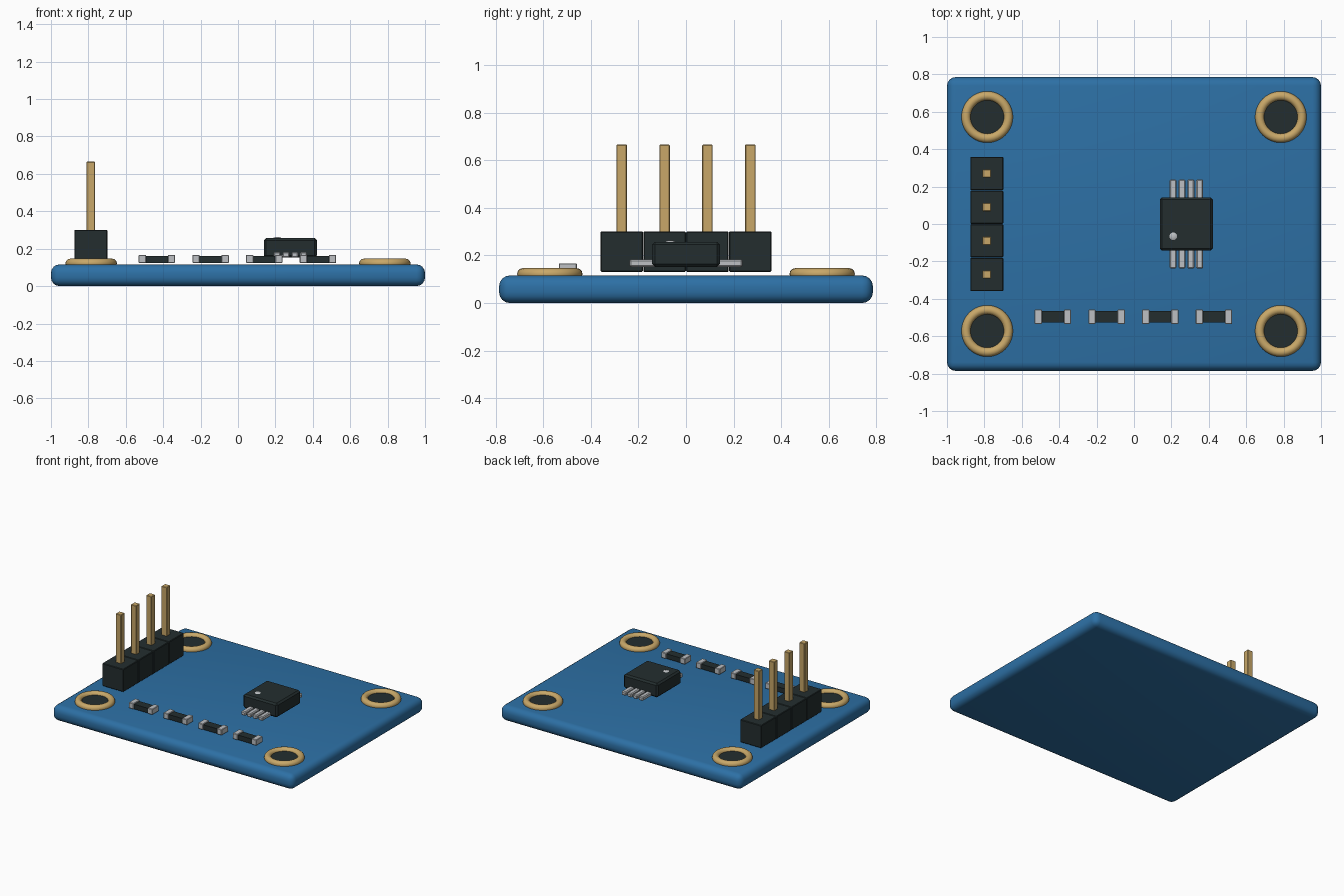
import bpy, math

if "Cube" in bpy.data.objects:
    bpy.data.objects.remove(bpy.data.objects["Cube"])


def material(name, rgb):
    m = bpy.data.materials.new(name)
    m.diffuse_color = (*rgb, 1)
    m.use_nodes = True
    m.node_tree.nodes["Principled BSDF"].inputs["Base Color"].default_value = m.diffuse_color
    return m


BLUE = material("board blue", (0.026, 0.162, 0.376))
GOLD = material("gold", (0.58, 0.39, 0.14))
DARK = material("dark plastic", (0.017, 0.027, 0.028))
SILVER = material("silver", (0.51, 0.53, 0.55))


def finish(name, mat, angle=None):
    ob = bpy.context.object
    ob.name = name
    ob.data.materials.append(mat)
    if angle:
        bpy.ops.object.shade_smooth_by_angle(angle=math.radians(angle))
    return ob


def box(name, lo, hi, mat, bevel=0, segments=1):
    """Box between two corners, with optional rounded edges."""
    bpy.ops.mesh.primitive_cube_add(size=1, location=[(a + b) / 2 for a, b in zip(lo, hi)])
    ob = bpy.context.object
    ob.scale = [b - a for a, b in zip(lo, hi)]
    bpy.ops.object.transform_apply(location=False, rotation=False, scale=True)
    if bevel:
        mod = ob.modifiers.new("bevel", "BEVEL")
        mod.width = bevel
        mod.segments = segments
        bpy.ops.object.modifier_apply(modifier=mod.name)
    return finish(name, mat, 40 if segments > 1 else None)


# Circuit board
box("board", (-1, -0.785, 0), (1, 0.785, 0.116), BLUE, 0.046, 4)

# Plated mounting holes
for x in (-0.785, 0.785):
    for y in (-0.572, 0.572):
        bpy.ops.mesh.primitive_torus_add(location=(x, y, 0.122), major_radius=0.113,
                                         minor_radius=0.0245, major_segments=40, minor_segments=12)
        finish("hole_ring", GOLD, 40)
        bpy.ops.mesh.primitive_cylinder_add(vertices=40, radius=0.098, depth=0.02,
                                            location=(x, y, 0.116))
        finish("hole_center", DARK, 40)

# Pin header
for i in range(4):
    y = (i - 1.5) * 0.18
    box("header_block", (-0.875, y - 0.089, 0.131), (-0.699, y + 0.089, 0.301), DARK, 0.004)
    box("header_pin", (-0.809, y - 0.022, 0.14), (-0.765, y + 0.022, 0.665), GOLD, 0.003)

# Chip with legs on both sides and an orientation dot
box("chip_body", (0.138, -0.142, 0.152), (0.422, 0.142, 0.257), DARK, 0.012)
for side in (-1, 1):
    for i in range(4):
        x = 0.28 + (i - 1.5) * 0.0475
        ys = sorted((side * 0.12, side * 0.238))
        box("chip_leg", (x - 0.0185, ys[0], 0.152), (x + 0.0185, ys[1], 0.182), SILVER, 0.006)
bpy.ops.mesh.primitive_uv_sphere_add(segments=16, ring_count=8, radius=0.026, location=(0.21, -0.066, 0.25))
dot = finish("chip_dot", SILVER, 40)
dot.scale.z = 0.5

# Row of surface-mount resistors
for i in range(4):
    x = (i - 1.5) * 0.287 - 0.003
    box("resistor_body", (x - 0.065, -0.527, 0.124), (x + 0.065, -0.465, 0.160), DARK)
    for side in (-1, 1):
        c = x + side * 0.078
        box("resistor_cap", (c - 0.0195, -0.534, 0.124), (c + 0.0195, -0.458, 0.167), SILVER, 0.003)
